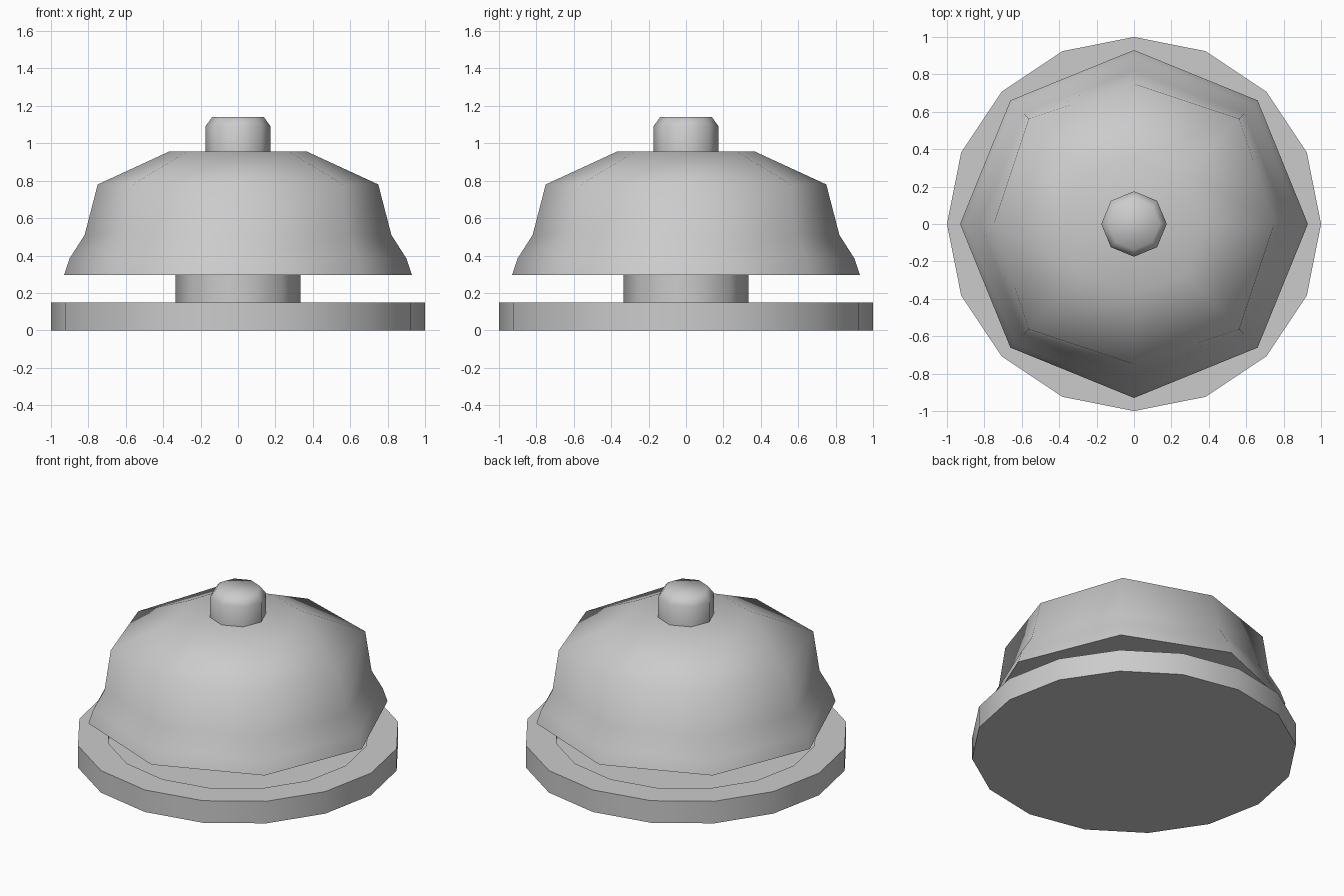
import bpy, bmesh, math

if "Cube" in bpy.data.objects:
    bpy.data.objects.remove(bpy.data.objects["Cube"])


def lathe(name, profile, sides, angle=60):
    """Closed solid from (radius, z, corner_scale) rings; ends are capped."""
    bm = bmesh.new()
    rings = []
    for r, z, k in profile:
        ring = []
        for i in range(sides):
            a = 2 * math.pi * i / sides
            s = r * (k if i % 2 else 1)
            ring.append(bm.verts.new((s * math.cos(a), s * math.sin(a), z)))
        rings.append(ring)
    for low, high in zip(rings, rings[1:]):
        for i in range(sides):
            j = (i + 1) % sides
            bm.faces.new((low[i], low[j], high[j], high[i]))
    bm.faces.new(rings[0][::-1])
    bm.faces.new(rings[-1])
    bmesh.ops.recalc_face_normals(bm, faces=bm.faces)
    mesh = bpy.data.meshes.new(name)
    bm.to_mesh(mesh)
    bm.free()
    obj = bpy.data.objects.new(name, mesh)
    bpy.context.collection.objects.link(obj)
    bpy.ops.object.select_all(action='DESELECT')
    obj.select_set(True)
    bpy.context.view_layer.objects.active = obj
    bpy.ops.object.shade_smooth_by_angle(angle=math.radians(angle))
    return obj


# Round base plate with a shallow recess in its top
lathe("base", [(1, 0, 1), (1, 0.15, 1), (0.81, 0.15, 1), (0.81, 0.13, 1)], 16, 40)

# Short post carrying the bell
lathe("post", [(0.335, 0.13, 1), (0.335, 0.30, 1)], 8)

# Flared eight-sided bell dome, corners slightly fuller near the shoulder
lathe("bell_dome", [(0.93, 0.295, 1.005), (0.90, 0.385, 1.005), (0.82, 0.51, 1.018),
                    (0.75, 0.78, 1.06), (0.37, 0.955, 1.05)], 8)

# Push button on top
lathe("button", [(0.175, 0.94, 1), (0.175, 1.09, 1), (0.138, 1.14, 1)], 8)
